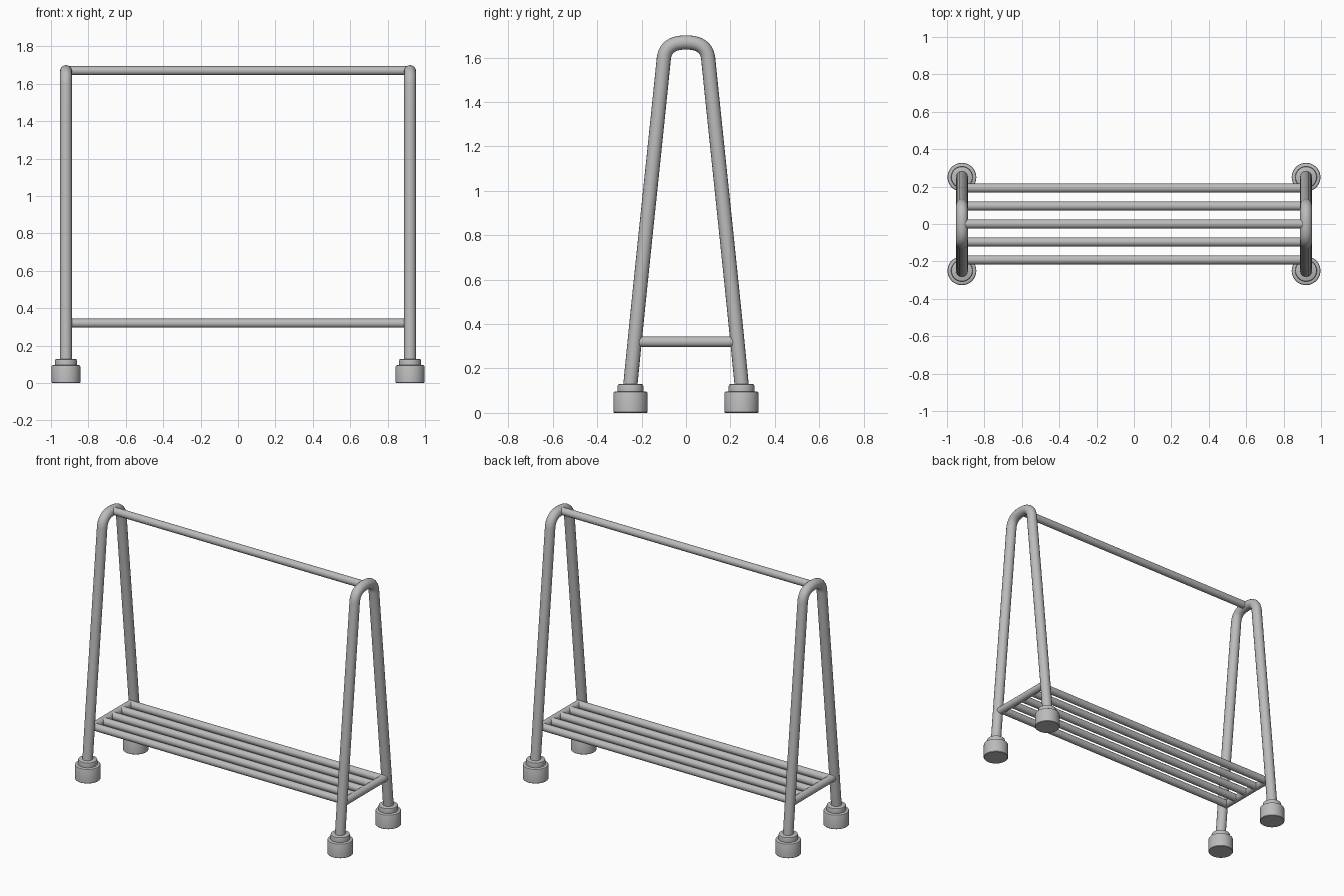
import bpy
import bmesh
import math
from mathutils import Vector

cube = bpy.data.objects.get("Cube")
if cube:
    bpy.data.objects.remove(cube, do_unlink=True)

grey = bpy.data.materials.new("light_grey_metal")
grey.use_nodes = True
grey.diffuse_color = (0.5, 0.5, 0.5, 1)
grey.node_tree.nodes["Principled BSDF"].inputs["Base Color"].default_value = (0.5, 0.5, 0.5, 1)

SIDE_X = 0.92      # centre plane of each end frame
FOOT_Y = 0.25
SHELF_Z = 0.32
TOP_Z = 1.668


def finish(obj):
    """Assign the material and smooth the rounded faces."""
    obj.data.materials.append(grey)
    bpy.ops.object.select_all(action="DESELECT")
    obj.select_set(True)
    bpy.context.view_layer.objects.active = obj
    bpy.ops.object.shade_smooth_by_angle(angle=math.radians(35))


def rod(name, start, end, radius):
    """Straight round bar between two points."""
    start, end = Vector(start), Vector(end)
    axis = end - start
    bpy.ops.mesh.primitive_cylinder_add(
        vertices=32, radius=radius, depth=axis.length, location=(start + end) / 2,
        rotation=axis.to_track_quat("Z", "Y").to_euler())
    obj = bpy.context.object
    obj.name = name
    finish(obj)


def end_frame(name, x):
    """Splayed pair of legs bent from one tube."""
    curve = bpy.data.curves.new(name, "CURVE")
    curve.dimensions = "3D"
    curve.bevel_depth = 0.032
    curve.bevel_resolution = 6
    curve.resolution_u = 12
    curve.use_fill_caps = True
    spline = curve.splines.new("BEZIER")
    # y, z of each point with its incoming and outgoing handles
    path = [((0.257, 0.06), (0.257, 0.06), (0.21, 0.55)),
            ((0.1, 1.595), (0.15, 1.1), (0.094, 1.65)),
            ((0, TOP_Z), (0.055, TOP_Z), (-0.055, TOP_Z))]
    path += [tuple((-y, z) for y, z in (p, out, inn)) for p, inn, out in reversed(path[:2])]
    spline.bezier_points.add(len(path) - 1)
    for point, (co, inn, out) in zip(spline.bezier_points, path):
        point.handle_left_type = point.handle_right_type = "FREE"
        point.co = (x, *co)
        point.handle_left = (x, *inn)
        point.handle_right = (x, *out)
    obj = bpy.data.objects.new(name, curve)
    bpy.context.collection.objects.link(obj)
    bpy.ops.object.select_all(action="DESELECT")
    obj.select_set(True)
    bpy.context.view_layer.objects.active = obj
    bpy.ops.object.convert(target="MESH")
    finish(bpy.context.object)


def foot(name, x, y):
    """Stepped round foot with a collar, turned from a profile."""
    profile = [(0, 0), (0.074, 0), (0.077, 0.003), (0.077, 0.088), (0.075, 0.093),
               (0.07, 0.096), (0.058, 0.096), (0.058, 0.12), (0.056, 0.127),
               (0.05, 0.13), (0, 0.13)]
    bm = bmesh.new()
    verts = [bm.verts.new((r, 0, z)) for r, z in profile]
    edges = [bm.edges.new(pair) for pair in zip(verts, verts[1:])]
    bmesh.ops.spin(bm, geom=verts + edges, cent=(0, 0, 0), axis=(0, 0, 1),
                   angle=math.tau, steps=40)
    bmesh.ops.remove_doubles(bm, verts=bm.verts, dist=0.0005)
    bmesh.ops.recalc_face_normals(bm, faces=bm.faces)
    mesh = bpy.data.meshes.new(name)
    bm.to_mesh(mesh)
    bm.free()
    obj = bpy.data.objects.new(name, mesh)
    obj.location = (x, y, 0)
    bpy.context.collection.objects.link(obj)
    finish(obj)


# End frames, feet and shelf end bars
for side, sx in (("left", 1), ("right", -1)):
    x = sx * SIDE_X
    end_frame(side + "_end_frame", x)
    rod(side + "_shelf_end_bar", (x, -0.225, SHELF_Z), (x, 0.225, SHELF_Z), 0.024)
    for end, sy in (("front", -1), ("back", 1)):
        foot(f"{end}_{side}_foot", x, sy * FOOT_Y)

# Hanging rail
rod("hanging_rail", (-SIDE_X, 0, TOP_Z + 0.002), (SIDE_X, 0, TOP_Z + 0.002), 0.024)

# Shelf rods
for i in range(5):
    y = (i - 2) * 0.096
    rod(f"shelf_rod_{i + 1}", (-SIDE_X, y, SHELF_Z), (SIDE_X, y, SHELF_Z), 0.024)
